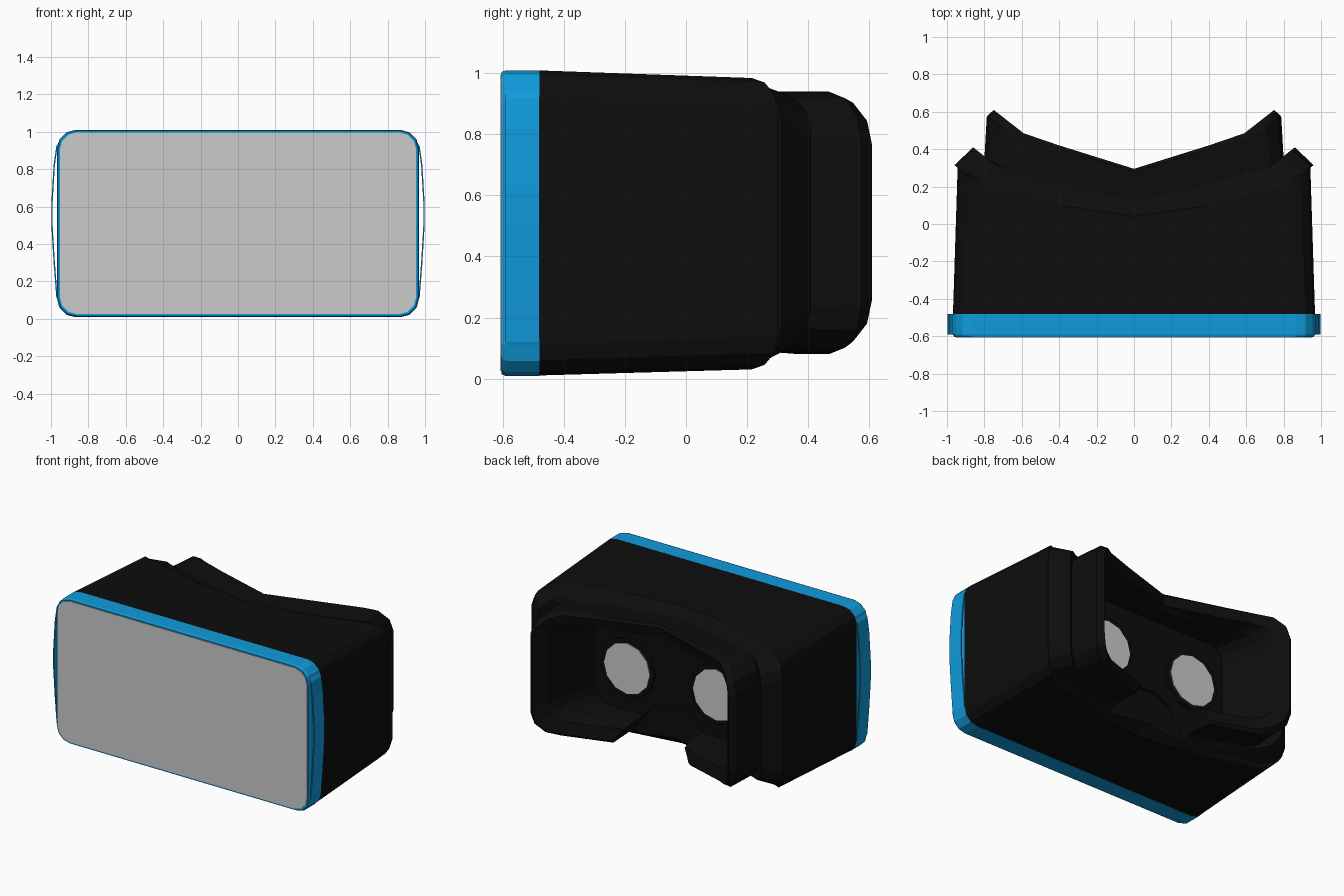
import bpy, bmesh, math
from mathutils import Matrix

if "Cube" in bpy.data.objects:
    bpy.data.objects.remove(bpy.data.objects["Cube"])


def material(name, rgb):
    m = bpy.data.materials.new(name)
    m.diffuse_color = (*rgb, 1)
    m.use_nodes = True
    m.node_tree.nodes["Principled BSDF"].inputs["Base Color"].default_value = m.diffuse_color
    return m


BLACK = material("black_plastic", (0.004, 0.004, 0.004))
BLUE = material("blue_plastic", (0.005, 0.33, 0.72))


def finish(bm, name, mat=None):
    bmesh.ops.recalc_face_normals(bm, faces=bm.faces)
    me = bpy.data.meshes.new(name)
    bm.to_mesh(me)
    bm.free()
    ob = bpy.data.objects.new(name, me)
    bpy.context.collection.objects.link(ob)
    if mat:
        me.materials.append(mat)
    return ob


def interp(table, x):
    for (x0, y0), (x1, y1) in zip(table, table[1:]):
        if x <= x1:
            return y0 + (y1 - y0) * (x - x0) / (x1 - x0)
    return table[-1][1]


def ring(w, z0, z1, r, depth):
    """Rounded rectangle in xz; depth is a y value or a table of (|x|, y)."""
    pts = []
    corners = [(w - r, z1 - r, 0), (-w + r, z1 - r, 90), (-w + r, z0 + r, 180), (w - r, z0 + r, 270)]
    for i, (cx, cz, a0) in enumerate(corners):
        for k in range(4):
            a = math.radians(a0 + 30 * k)
            pts.append((cx + r * math.cos(a), cz + r * math.sin(a)))
        if i == 0:
            pts += [(x, z1) for x in (0.4, 0, -0.4)]
        if i == 2:
            pts += [(x, z0) for x in (-0.4, 0, 0.4)]
    return [(x, interp(depth, abs(x)) if isinstance(depth, list) else depth, z) for x, z in pts]


def loft(name, rings, mat=None):
    bm = bmesh.new()
    loops = [[bm.verts.new(p) for p in r] for r in rings]
    n = len(loops[0])
    for a, b in zip(loops, loops[1:]):
        for i in range(n):
            j = (i + 1) % n
            bm.faces.new((a[i], a[j], b[j], b[i]))
    bm.faces.new(loops[0])
    bm.faces.new(loops[-1])
    bmesh.ops.triangulate(bm, faces=[f for f in bm.faces if len(f.verts) == 4])
    return finish(bm, name, mat)


def prism(name, profile, y0, y1, mat=None):
    bm = bmesh.new()
    f = bm.faces.new([bm.verts.new((x, y0, z)) for x, z in profile])
    ext = bmesh.ops.extrude_face_region(bm, geom=[f])
    bmesh.ops.translate(bm, vec=(0, y1 - y0, 0),
                        verts=[v for v in ext["geom"] if isinstance(v, bmesh.types.BMVert)])
    return finish(bm, name, mat)


def disc(name, x, y, z, r, depth, sides, mat=None):
    bm = bmesh.new()
    bmesh.ops.create_cone(bm, cap_ends=True, segments=sides, radius1=r, radius2=r, depth=depth,
                          matrix=Matrix.Translation((x, y, z)) @ Matrix.Rotation(math.pi / 2, 4, 'X'))
    return finish(bm, name, mat)


# Body, shoulder flare, face guard and eye cavity as one loft
body = loft("headset_body", [
    ring(0.968, 0.01, 1.01, 0.10, -0.485),
    ring(0.943, 0.03, 0.985, 0.11, [(0, 0.04), (0.4, 0.10), (0.8, 0.19), (0.943, 0.30)]),
    ring(0.96, 0.05, 0.965, 0.13, [(0, 0.06), (0.4, 0.13), (0.8, 0.22), (0.96, 0.315)]),
    ring(0.86, 0.09, 0.94, 0.14, [(0, 0.11), (0.4, 0.19), (0.72, 0.30), (0.86, 0.41)]),
    ring(0.80, 0.095, 0.935, 0.14, [(0, 0.13), (0.4, 0.21), (0.66, 0.29), (0.80, 0.35)]),
    ring(0.787, 0.08, 0.94, 0.16, [(0, 0.28), (0.4, 0.40), (0.63, 0.47), (0.787, 0.575)]),
    ring(0.75, 0.10, 0.925, 0.16, [(0, 0.295), (0.4, 0.42), (0.59, 0.485), (0.75, 0.61)]),
    ring(0.69, 0.18, 0.86, 0.12, [(0, 0.28), (0.4, 0.40), (0.57, 0.46), (0.69, 0.53)]),
    ring(0.66, 0.20, 0.84, 0.12, [(0, 0.24), (0.4, 0.31), (0.54, 0.36), (0.66, 0.40)]),
    ring(0.60, 0.20, 0.83, 0.10, 0.135),
], BLACK)

# Nose notch cut through the lower guard
half = [(0.36, -0.1), (0.29, 0.10), (0.18, 0.26), (0.07, 0.32)]
cutter = prism("nose_cutter", half + [(-x, z) for x, z in reversed(half)], 0.115, 0.9)
cutter.hide_render = True
mod = body.modifiers.new("nose_notch", 'BOOLEAN')
mod.operation = 'DIFFERENCE'
mod.solver = 'EXACT'
mod.object = cutter
bpy.context.view_layer.objects.active = body
bpy.ops.object.modifier_apply(modifier=mod.name)
bpy.data.objects.remove(cutter)

# Blue front frame and grey front plate
loft("front_frame", [
    ring(0.968, 0.008, 1.01, 0.10, -0.48),
    ring(0.968, 0.008, 1.01, 0.10, -0.59),
    ring(0.962, 0.014, 1.005, 0.10, -0.604),
], BLUE)
loft("front_plate", [ring(0.953, 0.024, 0.997, 0.095, -0.59),
                     ring(0.953, 0.024, 0.997, 0.095, -0.608)])

# Side straps bowing out from the frame
bow = [(0.95, 0.06), (0.972, 0.12), (0.986, 0.30), (0.998, 0.50),
       (0.998, 0.62), (0.986, 0.82), (0.972, 0.92), (0.95, 0.96)]
for side, s in (("left", -1), ("right", 1)):
    outer = [(s * x, z) for x, z in bow]
    inner = [(s * (x - 0.007), z) for x, z in reversed(bow)]
    prism(side + "_strap", outer + inner, -0.592, -0.48, BLUE)
    # Lenses with dark rims
    disc(side + "_lens_rim", s * 0.34, 0.14, 0.5, 0.205, 0.03, 12, BLACK)
    disc(side + "_lens", s * 0.34, 0.145, 0.5, 0.175, 0.03, 12)
